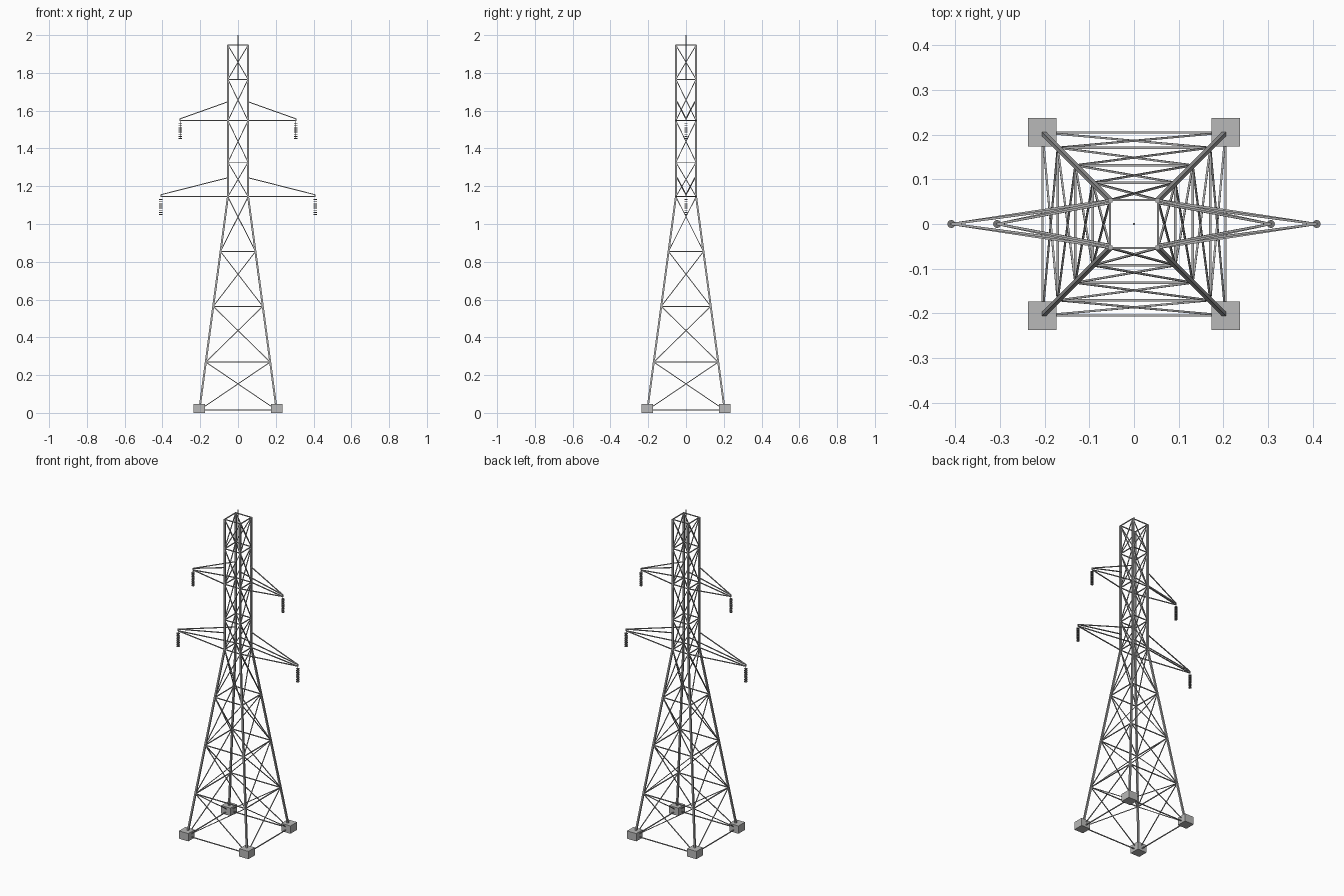
import bpy, bmesh, math
from mathutils import Vector, Matrix

if "Cube" in bpy.data.objects:
    bpy.data.objects.remove(bpy.data.objects["Cube"])


def material(name, value):
    m = bpy.data.materials.new(name)
    m.diffuse_color = (*value, 1)
    m.use_nodes = True
    m.node_tree.nodes["Principled BSDF"].inputs["Base Color"].default_value = m.diffuse_color
    return m


STEEL = material("galvanised steel", (0.42, 0.42, 0.42))
CONCRETE = material("concrete", (0.485, 0.485, 0.48))
CERAMIC = material("dark ceramic", (0.19, 0.19, 0.19))


def finish(name, bm, mat):
    bmesh.ops.recalc_face_normals(bm, faces=bm.faces)
    me = bpy.data.meshes.new(name)
    bm.to_mesh(me)
    bm.free()
    me.materials.append(mat)
    ob = bpy.data.objects.new(name, me)
    bpy.context.collection.objects.link(ob)
    return ob


def beam(bm, p, q, w):
    """Square bar of width w from p to q."""
    p, q = Vector(p), Vector(q)
    d = (q - p).normalized()
    ref = Vector((1, 0, 0)) if abs(d.x) < 0.6 else Vector((0, 1, 0))
    v = d.cross(ref).normalized()
    u = v.cross(d)
    ends = [[bm.verts.new(c + (u * a + v * b) * w / 2)
             for a, b in ((-1, -1), (1, -1), (1, 1), (-1, 1))] for c in (p, q)]
    bm.faces.new(ends[0])
    bm.faces.new(ends[1])
    for i in range(4):
        j = (i + 1) % 4
        bm.faces.new((ends[0][i], ends[0][j], ends[1][j], ends[1][i]))


def cylinder(bm, r, h, loc, sides):
    bmesh.ops.create_cone(bm, cap_ends=True, segments=sides, radius1=r, radius2=r,
                          depth=h, matrix=Matrix.Translation(loc))


BASE, WAIST, TOP = 0.015, 1.145, 1.947
LEG, RING, CROSS, ARM = 0.010, 0.005, 0.0045, 0.005
FOOT_HALF, TOP_HALF = 0.2045, 0.0535
CORNERS = [(-1, -1), (1, -1), (1, 1), (-1, 1)]
LEVELS = [BASE, 0.269, 0.564, 0.854, WAIST, 1.327, 1.547, 1.766, TOP]


def half(z):
    """Half width of the tower at height z."""
    t = min((z - BASE) / (WAIST - BASE), 1)
    return FOOT_HALF + (TOP_HALF - FOOT_HALF) * t


def corner(i, z):
    x, y = CORNERS[i % 4]
    return (x * half(z), y * half(z), z)


# Main legs: tapered below the waist, straight above
bm = bmesh.new()
for i in range(4):
    beam(bm, corner(i, BASE), corner(i, WAIST), LEG)
    beam(bm, corner(i, WAIST), corner(i, TOP), LEG)
finish("legs", bm, STEEL)

# Horizontal rings at every level
bm = bmesh.new()
for z in LEVELS:
    for i in range(4):
        beam(bm, corner(i, z), corner(i + 1, z), RING)
finish("horizontal_braces", bm, STEEL)

# Crossed diagonals on each side of each panel
bm = bmesh.new()
for lo, hi in zip(LEVELS, LEVELS[1:]):
    for i in range(4):
        beam(bm, corner(i, lo), corner(i + 1, hi), CROSS)
        beam(bm, corner(i + 1, lo), corner(i, hi), CROSS)
finish("cross_braces", bm, STEEL)

# Concrete footings
bm = bmesh.new()
for x, y in CORNERS:
    m = Matrix.Translation((x * 0.205, y * 0.205, 0.024)) @ Matrix.Diagonal((0.063, 0.063, 0.048, 1))
    bmesh.ops.create_cube(bm, size=1, matrix=m)
finish("footings", bm, CONCRETE)

# Cross arms with hanging insulator strings
for label, z, reach in (("lower", WAIST, 0.408), ("upper", 1.547, 0.306)):
    arms, strings = bmesh.new(), bmesh.new()
    for s in (-1, 1):
        for y in (-1, 1):
            beam(arms, (s * TOP_HALF, y * TOP_HALF, z), (s * reach, 0, z), ARM)
            beam(arms, (s * TOP_HALF, y * 0.047, z + 0.1), (s * reach, 0, z + 0.01), ARM)
        beam(arms, (s * reach, 0, z - 0.002), (s * reach, 0, z + 0.012), ARM)
        cylinder(strings, 0.0008, 0.095, (s * reach, 0, z - 0.0475), 6)
        for k in range(8):
            cylinder(strings, 0.009, 0.0045, (s * reach, 0, z - 0.016 - k * 0.0112), 12)
    finish(label + "_cross_arms", arms, STEEL)
    ob = finish(label + "_insulators", strings, CERAMIC)
    bpy.context.view_layer.objects.active = ob
    ob.select_set(True)
    bpy.ops.object.shade_smooth_by_angle(angle=math.radians(40))
    ob.select_set(False)

# Lightning rod
bm = bmesh.new()
cylinder(bm, 0.0025, 0.236, (0, 0, 1.882), 8)
finish("lightning_rod", bm, STEEL)
